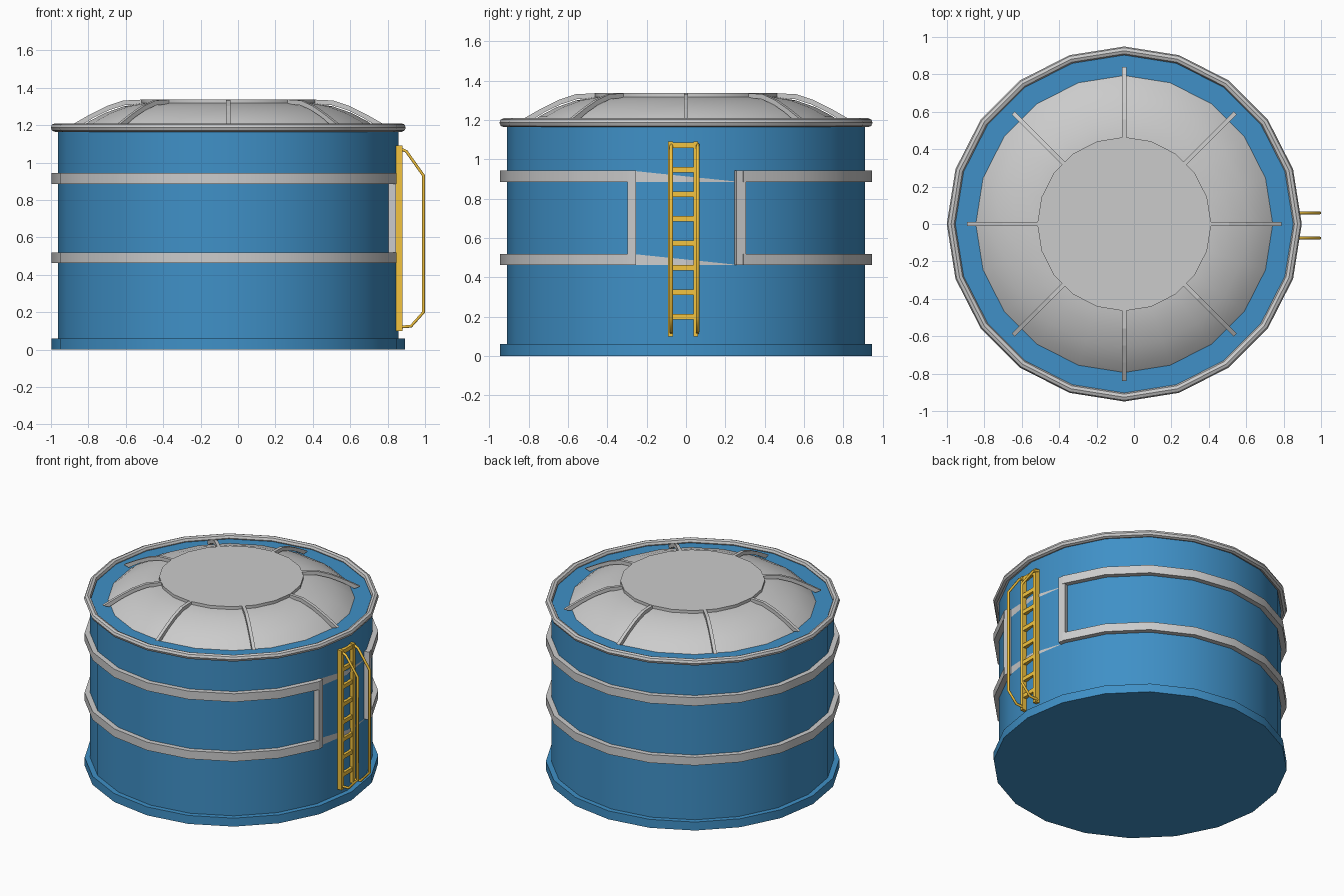
import bpy, math
from mathutils import Vector, Matrix

if "Cube" in bpy.data.objects:
    bpy.data.objects.remove(bpy.data.objects["Cube"])

CX, SIDES = -0.052, 20

def material(name, rgb):
    m = bpy.data.materials.new(name)
    m.diffuse_color = (*rgb, 1)
    m.use_nodes = True
    m.node_tree.nodes["Principled BSDF"].inputs["Base Color"].default_value = m.diffuse_color
    return m

BLUE = material("blue_paint", (0.05, 0.28, 0.57))
ORANGE = material("orange_paint", (0.9, 0.55, 0.05))

def mesh(name, verts, faces, mat=None, smooth=True):
    me = bpy.data.meshes.new(name)
    me.from_pydata(verts, [], faces)
    ob = bpy.data.objects.new(name, me)
    bpy.context.collection.objects.link(ob)
    if mat:
        me.materials.append(mat)
    bpy.ops.object.select_all(action='DESELECT')
    ob.select_set(True)
    bpy.context.view_layer.objects.active = ob
    bpy.ops.object.mode_set(mode='EDIT')
    bpy.ops.mesh.select_all(action='SELECT')
    bpy.ops.mesh.normals_make_consistent(inside=False)
    bpy.ops.object.mode_set(mode='OBJECT')
    if smooth:
        bpy.ops.object.shade_smooth_by_angle(angle=math.radians(30))
    return ob

def revolve(name, prof, mat=None, closed=False, first=0, last=SIDES):
    """Turn an (r, z) profile around the tank axis; open ends get capped."""
    full = last - first == SIDES
    n, p = (SIDES if full else last - first + 1), len(prof)
    verts = []
    for i in range(n):
        a = 2 * math.pi * (first + i) / SIDES
        verts += [(CX + r * math.cos(a), r * math.sin(a), z) for r, z in prof]
    faces = []
    for i in range(n if full else n - 1):
        j = (i + 1) % n
        for k in range(p if closed else p - 1):
            m = (k + 1) % p
            faces.append((i*p + k, j*p + k, j*p + m, i*p + m))
    if not closed:
        faces += [[i*p for i in range(n)], [i*p + p - 1 for i in range(n)]]
    elif not full:
        faces += [range(p), range((n - 1)*p, n*p)]
    return mesh(name, verts, [tuple(f) for f in faces], mat)

def box(name, centre, size, mat=None, turn=0):
    c, rot = Vector(centre), Matrix.Rotation(turn, 3, 'Z')
    verts = [c + rot @ Vector((x*size[0]/2, y*size[1]/2, z*size[2]/2))
             for x in (-1, 1) for y in (-1, 1) for z in (-1, 1)]
    faces = [(0, 1, 3, 2), (4, 6, 7, 5), (0, 4, 5, 1), (2, 3, 7, 6), (0, 2, 6, 4), (1, 5, 7, 3)]
    return mesh(name, verts, faces, mat, False)

# Tank wall with base flange, and rounded top rim
revolve("tank_body", [(0.945, 0), (0.945, 0.06), (0.91, 0.06), (0.91, 1.18)], BLUE)
revolve("top_rim", [(0.926 + 0.023*math.cos(t), 1.187 + 0.023*math.sin(t))
                    for t in (k*math.pi/4 for k in range(8))], closed=True)

# Domed roof and its central disc
revolve("roof_dome", [(0.80, 1.175), (0.745, 1.22), (0.66, 1.265), (0.56, 1.30), (0.46, 1.318)])
revolve("roof_disc", [(0.465, 1.312), (0.465, 1.338)])

# Eight bent ribs over the dome
rib = [(0.42, 1.338), (0.56, 1.332), (0.65, 1.302), (0.74, 1.257), (0.84, 1.20),
       (0.80, 1.19), (0.72, 1.24), (0.64, 1.279), (0.55, 1.308), (0.42, 1.312)]
n = len(rib)
for i in range(8):
    rot = Matrix.Rotation(i * math.pi / 4, 3, 'Z')
    verts = [rot @ Vector((r, s, z)) + Vector((CX, 0, 0)) for s in (-0.011, 0.011) for r, z in rib]
    faces = [(k, (k+1) % n, n + (k+1) % n, n + k) for k in range(n)]
    for k in range(n // 2 - 1):
        q = (k, k+1, n-2-k, n-1-k)
        faces += [q, tuple(v + n for v in q)]
    mesh(f"roof_rib_{i+1}", verts, faces, None, False)

# Two wall bands, open at the ladder, with their thin tapering ends
for name, z0, z1 in (("lower_band", 0.462, 0.52), ("upper_band", 0.885, 0.943)):
    revolve(name, [(0.895, z0), (0.945, z0), (0.945, z1), (0.895, z1)], None, True, 1, 19)
    xe, xm = CX + 0.869, CX + 0.914
    mesh(name + "_taper", [(xe, -0.28, z0), (xe, -0.28, z1), (xm, 0, z0), (xm, 0, (z0+z1)/2), (xe, 0.28, z0)],
         [(0, 2, 3, 1), (2, 4, 3)], None, False)

# Upright posts joining the bands
box("left_post", (CX + 0.875, -0.276, 0.7025), (0.045, 0.042, 0.481))
box("right_post", (CX + 0.875, 0.274, 0.7025), (0.045, 0.05, 0.481), None, math.radians(18))

# Ladder: rails, rungs and bent grab bars
for side, y in (("left", -0.079), ("right", 0.050)):
    box(f"ladder_{side}_rail", (0.862, y, 0.595), (0.034, 0.024, 0.99), ORANGE)
    path = [(0.86, 1.077), (0.90, 1.06), (0.992, 0.93), (0.992, 0.20), (0.925, 0.125), (0.86, 0.12)]
    cu = bpy.data.curves.new(f"{side}_grab_bar", 'CURVE')
    cu.dimensions = '3D'
    cu.bevel_depth, cu.bevel_resolution, cu.use_fill_caps = 0.009, 1, True
    sp = cu.splines.new('POLY')
    sp.points.add(len(path) - 1)
    for pt, (x, z) in zip(sp.points, path):
        pt.co = (x, y + (0.004 if y < 0 else 0.009), z, 1)
    cu.materials.append(ORANGE)
    bpy.context.collection.objects.link(bpy.data.objects.new(f"{side}_grab_bar", cu))
for i in range(8):
    box(f"ladder_rung_{i+1}", (0.862, -0.0145, 0.20 + i*0.1245), (0.026, 0.12, 0.028), ORANGE)
